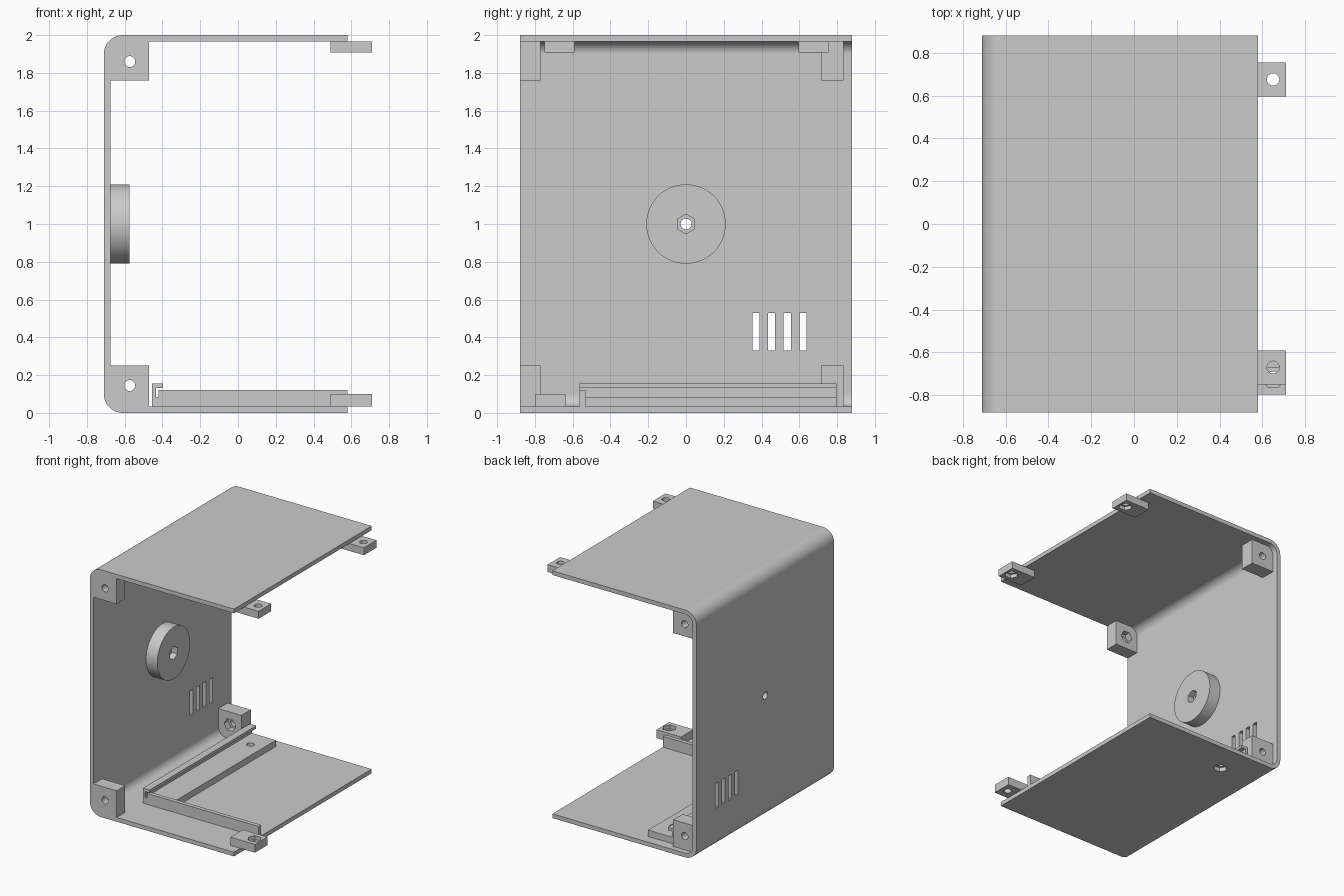
import bpy, bmesh
from math import pi, sin, cos
from mathutils import Matrix, Vector

cube = bpy.data.objects.get("Cube")
if cube:
    bpy.data.objects.remove(cube, do_unlink=True)

grey = bpy.data.materials.new("plain_grey")
grey.use_nodes = True
grey.diffuse_color = (0.6, 0.6, 0.6, 1)
grey.node_tree.nodes["Principled BSDF"].inputs["Base Color"].default_value = (0.6, 0.6, 0.6, 1)

WALL, HALF, RIM = 0.034, 0.88, 0.58
LEFT, TOP, RADIUS = -0.71, 2.0, 0.1
HOLE, NUT = 0.029, 0.052
TURN = {"x": Matrix.Rotation(pi / 2, 4, "Y"),
        "y": Matrix.Rotation(pi / 2, 4, "X"),
        "z": Matrix.Identity(4)}


def finish(bm, name):
    bmesh.ops.recalc_face_normals(bm, faces=bm.faces)
    mesh = bpy.data.meshes.new(name)
    bm.to_mesh(mesh)
    bm.free()
    mesh.materials.append(grey)
    obj = bpy.data.objects.new(name, mesh)
    bpy.context.collection.objects.link(obj)
    return obj


def box(name, x, y, z):
    """Box from (min, max) ranges."""
    bm = bmesh.new()
    bmesh.ops.create_cube(bm, size=1)
    for v in bm.verts:
        v.co = [r[0] + (c + 0.5) * (r[1] - r[0]) for c, r in zip(v.co, (x, y, z))]
    return finish(bm, name)


def rod(name, centre, radius, length, axis, sides=32):
    """Cylinder or hexagonal prism along an axis."""
    bm = bmesh.new()
    matrix = Matrix.Translation(centre) @ TURN[axis] @ Matrix.Rotation(pi / 6, 4, "Z")
    bmesh.ops.create_cone(bm, cap_ends=True, segments=sides, radius1=radius,
                          radius2=radius, depth=length, matrix=matrix)
    return finish(bm, name)


def activate(obj):
    bpy.ops.object.select_all(action="DESELECT")
    obj.select_set(True)
    bpy.context.view_layer.objects.active = obj


def cut(obj, *cutters):
    activate(obj)
    for cutter in cutters:
        mod = obj.modifiers.new("cut", "BOOLEAN")
        mod.operation, mod.solver, mod.object = "DIFFERENCE", "EXACT", cutter
        bpy.ops.object.modifier_apply(modifier=mod.name)
        bpy.data.objects.remove(cutter, do_unlink=True)


def smooth(obj):
    activate(obj)
    bpy.ops.object.shade_smooth_by_angle(angle=pi / 6)
    obj.modifiers.new("even_shading", "WEIGHTED_NORMAL").keep_sharp = True


def outline(inset):
    """C-shaped line with two rounded corners, from lower to upper rim."""
    points = [(RIM, inset)]
    for cz, start in ((RADIUS, 1.5 * pi), (TOP - RADIUS, pi)):
        for i in range(13):
            a = start - i * pi / 24
            r = RADIUS - inset
            points.append((LEFT + RADIUS + r * cos(a), cz + r * sin(a)))
    return points + [(RIM, TOP - inset)]


# Wrapped shell: bottom, side and top in one bent sheet
bm = bmesh.new()
loop = outline(0) + outline(WALL)[::-1]
face = bm.faces.new([bm.verts.new((x, -HALF, z)) for x, z in loop])
ext = bmesh.ops.extrude_face_region(bm, geom=[face])
bmesh.ops.translate(bm, vec=Vector((0, 2 * HALF, 0)),
                    verts=[g for g in ext["geom"] if isinstance(g, bmesh.types.BMVert)])
shell = finish(bm, "shell")

# Side vents, spindle hole and board screw hole
SCREW_X, SCREW_Y = -0.33, 0.63
cut(shell, rod("cutter", (LEFT, 0, 1), HOLE, 0.3, "x"),
    rod("cutter", (SCREW_X, SCREW_Y, 0), NUT, 0.1, "z", 6))
for i in range(4):
    y = 0.37 + i * 0.083
    cut(shell, box("cutter", (-0.8, -0.6), (y - 0.019, y + 0.019), (0.33, 0.53)))
smooth(shell)

# Round boss with hexagonal nut recess
boss = rod("side_boss", (-0.63, 0, 1), 0.21, 0.11, "x", 96)
cut(boss, rod("cutter", (-0.63, 0, 1), HOLE, 0.3, "x"),
    rod("cutter", (-0.575, 0, 1), NUT, 0.1, "x", 6))
smooth(boss)

# Corner blocks with screw holes and nut recesses on the inward faces
for end, y0, y1, inner in (("front", -HALF, -0.77, -0.77), ("back", 0.715, 0.835, 0.715)):
    for level, z0, z1, hz in (("lower", 0.033, 0.25, 0.145), ("upper", 1.76, 1.967, 1.86)):
        block = box(f"{level}_{end}_corner_block", (-0.678, -0.47), (y0, y1), (z0, z1))
        cut(block, rod("cutter", (-0.573, (y0 + y1) / 2, hz), HOLE, 0.4, "y"),
            rod("cutter", (-0.573, inner, hz), NUT, 0.1, "y", 6))
        smooth(block)

# Fastening tabs on the open rim, nut recess on the side away from the sheet
for name, y, z0, z1, nut_z in (("upper_front_tab", -0.67, 1.907, 1.967, 1.907),
                               ("upper_back_tab", 0.675, 1.907, 1.967, 1.907),
                               ("lower_front_tab", -0.717, 0.033, 0.1, 0.1)):
    tab = box(name, (0.49, 0.71), (y - 0.08, y + 0.08), (z0, z1))
    cut(tab, rod("cutter", (0.65, y, z0), HOLE, 0.4, "z"),
        rod("cutter", (0.65, y, nut_z), NUT, 0.06, "z", 6))
    smooth(tab)

# Board holder: ledge, hooked rail and front fence
RAIL_Y = (-0.565, 0.798)
ledge = box("board_ledge", (-0.455, -0.22), RAIL_Y, (0.033, 0.085))
cut(ledge, rod("cutter", (SCREW_X, SCREW_Y, 0.05), HOLE, 0.3, "z"))
smooth(ledge)
box("rail_wall", (-0.455, -0.435), RAIL_Y, (0.08, 0.155))
box("rail_lip", (-0.44, -0.396), RAIL_Y, (0.132, 0.155))
box("board_fence", (-0.42, RIM), (-0.565, -0.532), (0.033, 0.122))
